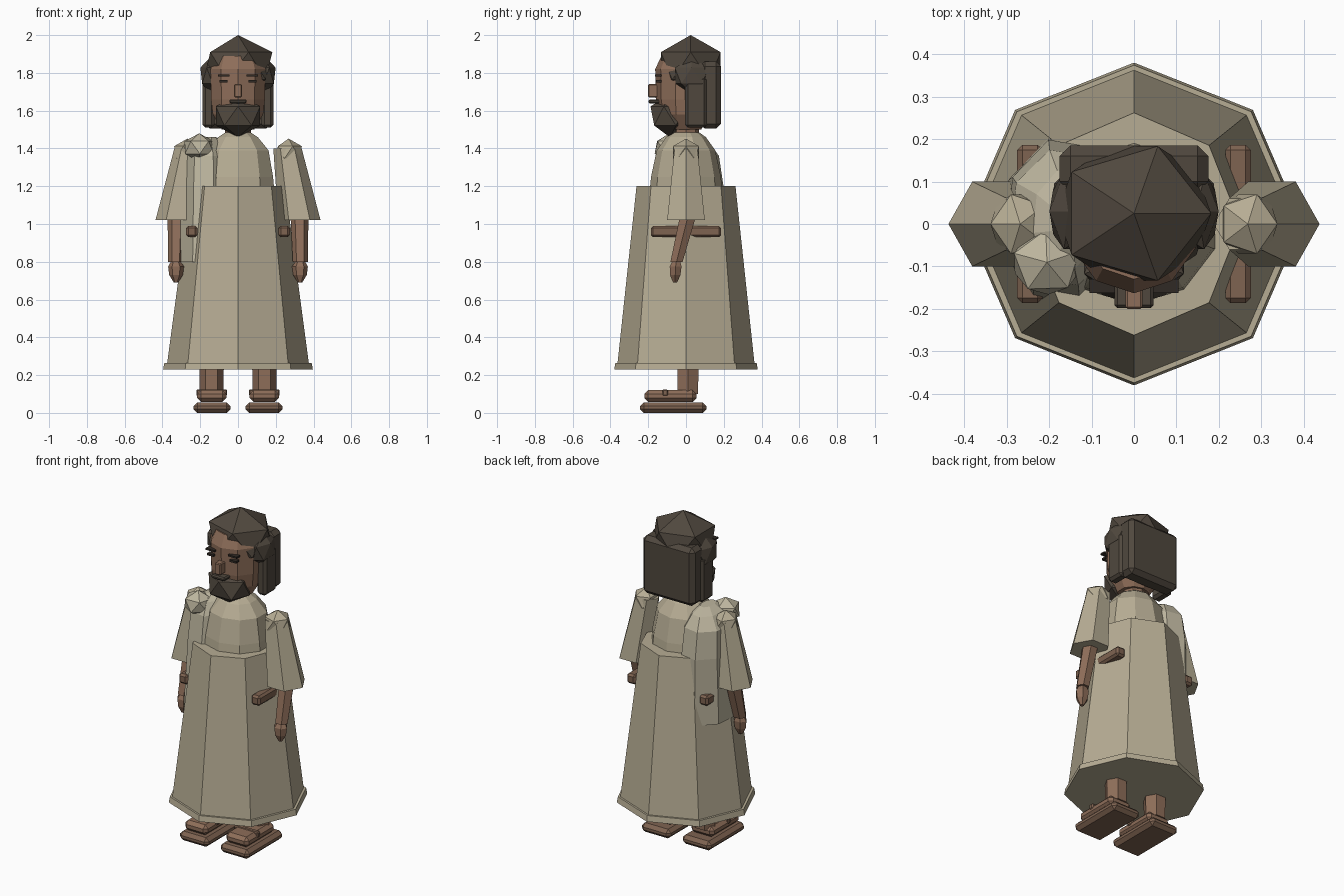
import bpy, bmesh, math
from mathutils import Matrix

if "Cube" in bpy.data.objects:
    bpy.data.objects.remove(bpy.data.objects["Cube"])


def material(name, rgb):
    m = bpy.data.materials.new(name)
    m.diffuse_color = (*rgb, 1)
    m.use_nodes = True
    m.node_tree.nodes["Principled BSDF"].inputs["Base Color"].default_value = m.diffuse_color
    return m


ROBE = material("robe_linen", (0.47, 0.415, 0.295))
SHAWL = material("shawl_linen", (0.51, 0.465, 0.345))
SKIN = material("skin", (0.27, 0.155, 0.10))
LEATHER = material("leather", (0.21, 0.125, 0.082))
HAIR = material("dark_hair", (0.08, 0.064, 0.048))
LINE = material("face_lines", (0.03, 0.023, 0.018))


def finish(name, bm, mat):
    bmesh.ops.recalc_face_normals(bm, faces=bm.faces[:])
    me = bpy.data.meshes.new(name)
    bm.to_mesh(me)
    bm.free()
    me.materials.append(mat)
    ob = bpy.data.objects.new(name, me)
    bpy.context.collection.objects.link(ob)
    return ob


def loft(name, rings, n, mat, turn=0.0):
    """Capped skin through rings of (cx, cy, z, rx, ry)."""
    bm = bmesh.new()
    loops = []
    for cx, cy, z, rx, ry in rings:
        angles = [math.radians(turn) + math.tau * i / n for i in range(n)]
        loops.append([bm.verts.new((cx + rx * math.cos(a), cy + ry * math.sin(a), z)) for a in angles])
    for a, b in zip(loops, loops[1:]):
        for i in range(n):
            j = (i + 1) % n
            bm.faces.new((a[i], a[j], b[j], b[i]))
    bm.faces.new(loops[0][::-1])
    bm.faces.new(loops[-1])
    return finish(name, bm, mat)


def box(name, lo, hi, mat, bevel=0.0):
    bm = bmesh.new()
    bmesh.ops.create_cube(bm, size=1)
    for v in bm.verts:
        v.co = [(a + b) / 2 + c * (b - a) for a, b, c in zip(lo, hi, v.co)]
    if bevel:
        bmesh.ops.bevel(bm, geom=bm.edges[:], offset=bevel, segments=1, affect='EDGES')
    return finish(name, bm, mat)


def gem(name, centre, radii, mat, turn=0):
    """Twenty-sided faceted lump."""
    bm = bmesh.new()
    bmesh.ops.create_icosphere(bm, subdivisions=1, radius=1)
    m = Matrix.Translation(centre) @ Matrix.Diagonal((*radii, 1)) @ Matrix.Rotation(math.radians(turn), 4, 'Z')
    bm.transform(m)
    return finish(name, bm, mat)


def sbox(name, s, x0, x1, y, z, mat, bevel=0.0):
    """Box placed on the side given by s."""
    xs = sorted((s * x0, s * x1))
    return box(name, (xs[0], y[0], z[0]), (xs[1], y[1], z[1]), mat, bevel)


# Robe: flared eight-sided skirt, hem band and upper body
loft("robe_skirt", [(0, 0, 0.24, 0.378, 0.365), (0, 0, 1.2, 0.25, 0.262)], 8, ROBE)
loft("robe_hem", [(0, 0, 0.23, 0.396, 0.38), (0, 0, 0.265, 0.39, 0.374)], 8, ROBE)
loft("robe_torso", [(0, 0, 1.15, 0.205, 0.195), (0, 0, 1.25, 0.195, 0.185),
                    (0, 0, 1.39, 0.17, 0.155), (0, 0, 1.46, 0.11, 0.105),
                    (0, 0, 1.485, 0.07, 0.07)], 10, ROBE, 18)

# Shawl hanging over one shoulder
loft("shawl_drape", [(-0.165, 0.0, 0.80, 0.15, 0.21), (-0.165, 0.015, 1.2, 0.14, 0.19),
                     (-0.165, 0.015, 1.36, 0.13, 0.165), (-0.16, 0.01, 1.43, 0.08, 0.12),
                     (-0.15, 0.0, 1.46, 0.035, 0.06)], 8, SHAWL, 15)
gem("shawl_knot", (-0.205, -0.09, 1.405), (0.09, 0.085, 0.075), SHAWL, 20)

for s, side in ((-1, "left"), (1, "right")):
    # Sleeves and arms
    loft(side + "_sleeve", [(s * 0.325, 0, 1.02, 0.112, 0.115), (s * 0.262, 0, 1.40, 0.075, 0.07)], 6, ROBE)
    gem(side + "_shoulder", (s * 0.268, 0, 1.38), (0.078, 0.082, 0.072), ROBE, 0 if s > 0 else 36)
    loft(side + "_forearm", [(s * 0.33, -0.05, 0.80, 0.04, 0.037), (s * 0.325, 0.015, 1.06, 0.048, 0.05)], 6, SKIN)
    loft(side + "_hand", [(s * 0.328, -0.058, 0.69, 0.012, 0.012), (s * 0.328, -0.057, 0.73, 0.036, 0.032),
                          (s * 0.328, -0.055, 0.775, 0.042, 0.036), (s * 0.33, -0.05, 0.81, 0.02, 0.02)], 6, SKIN)
    # Waist bars
    sbox(side + "_waist_bar", s, 0.215, 0.275, (-0.186, 0.186), (0.93, 0.99), LEATHER, 0.012)
    # Legs and sandals
    loft(side + "_leg", [(s * 0.14, 0.01, 0.10, 0.062, 0.062), (s * 0.14, 0.01, 0.30, 0.066, 0.066)], 6, SKIN)
    sbox(side + "_foot", s, 0.062, 0.216, (-0.22, 0.055), (0.058, 0.12), SKIN, 0.02)
    sbox(side + "_sandal", s, 0.04, 0.235, (-0.243, 0.108), (0.0, 0.056), LEATHER, 0.02)
    sbox(side + "_sandal_strap", s, 0.057, 0.221, (-0.125, -0.095), (0.09, 0.124), LEATHER, 0.006)
    # Brows and eyes
    sbox(side + "_brow", s, 0.045, 0.105, (-0.163, -0.13), (1.782, 1.792), LINE)
    sbox(side + "_eye", s, 0.055, 0.098, (-0.16, -0.13), (1.75, 1.762), LINE)
    # Hair at the side of the head
    gem(side + "_hair_tuft", (s * 0.15, 0.03, 1.785), (0.055, 0.105, 0.095), HAIR, 0 if s > 0 else 36)
    sbox(side + "_hair_lock", s, 0.125, 0.188, (-0.005, 0.11), (1.51, 1.78), HAIR, 0.015)

# Head
loft("neck", [(0, 0, 1.44, 0.07, 0.07), (0, 0, 1.58, 0.07, 0.07)], 8, SKIN)
loft("head", [(0, -0.01, 1.50, 0.09, 0.09), (0, -0.01, 1.58, 0.14, 0.135), (0, -0.01, 1.66, 0.15, 0.15),
              (0, -0.01, 1.82, 0.152, 0.153), (0, 0, 1.89, 0.125, 0.13)], 10, SKIN, 18)
box("nose", (-0.02, -0.2, 1.67), (0.02, -0.14, 1.74), SKIN, 0.005)
box("moustache", (-0.046, -0.198, 1.638), (0.046, -0.13, 1.66), HAIR, 0.007)
gem("beard", (0, -0.085, 1.572), (0.138, 0.115, 0.113), HAIR, 54)

# Hair cap and back
gem("hair_cap", (0, 0.025, 1.837), (0.203, 0.186, 0.163), HAIR)
box("hair_back", (-0.175, 0.075, 1.505), (0.175, 0.185, 1.86), HAIR, 0.025)
